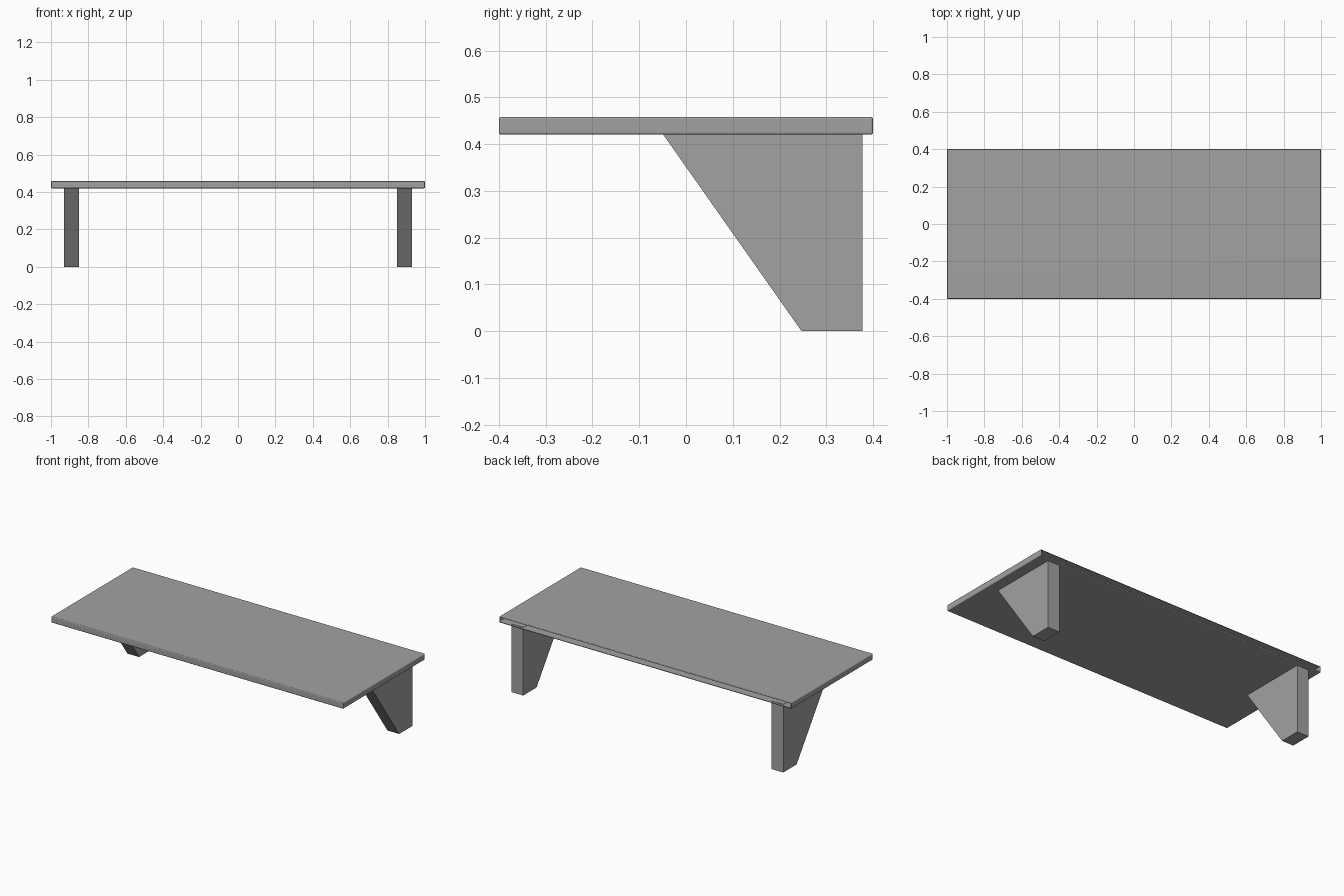
import bpy
import bmesh
import math

cube = bpy.data.objects.get("Cube")
if cube:
    bpy.data.objects.remove(cube, do_unlink=True)

# Single grey finish
grey = bpy.data.materials.new("grey")
grey.use_nodes = True
color = (0.36, 0.36, 0.36, 1)
grey.diffuse_color = color
grey.node_tree.nodes["Principled BSDF"].inputs["Base Color"].default_value = color


def add_object(name, bm):
    mesh = bpy.data.meshes.new(name)
    bm.to_mesh(mesh)
    bm.free()
    mesh.materials.append(grey)
    obj = bpy.data.objects.new(name, mesh)
    bpy.context.collection.objects.link(obj)
    return obj


# Shelf board: softly rounded slab, hollow and open at the back
WIDTH, DEPTH, BOTTOM, TOP = 2.0, 0.8, 0.42, 0.458
bm = bmesh.new()
bmesh.ops.create_cube(bm, size=1)
bmesh.ops.scale(bm, vec=(WIDTH, DEPTH, TOP - BOTTOM), verts=bm.verts)
bmesh.ops.translate(bm, vec=(0, 0, (TOP + BOTTOM) / 2), verts=bm.verts)
bmesh.ops.bevel(bm, geom=bm.edges[:], offset=0.005, segments=3,
                profile=0.5, affect='EDGES')
back = max(bm.faces, key=lambda f: f.calc_center_median().y)
bmesh.ops.delete(bm, geom=[back], context='FACES')
board = add_object("shelf_board", bm)
bpy.context.view_layer.objects.active = board
board.select_set(True)
bpy.ops.object.shade_smooth_by_angle(angle=math.radians(35))
board.modifiers.new("Weighted Normals", 'WEIGHTED_NORMAL').keep_sharp = True

# Brackets: tapered side profile extruded across x, one at each end
PROFILE = [(-0.05, 0.422), (0.247, 0), (0.377, 0), (0.377, 0.422)]
INNER, OUTER = 0.85, 0.93
for name, start in (("left_bracket", INNER), ("right_bracket", -OUTER)):
    bm = bmesh.new()
    face = bm.faces.new([bm.verts.new((start, y, z)) for y, z in PROFILE])
    side = bmesh.ops.extrude_face_region(bm, geom=[face])["geom"]
    bmesh.ops.translate(bm, vec=(OUTER - INNER, 0, 0),
                        verts=[v for v in side if isinstance(v, bmesh.types.BMVert)])
    bmesh.ops.recalc_face_normals(bm, faces=bm.faces)
    add_object(name, bm)
